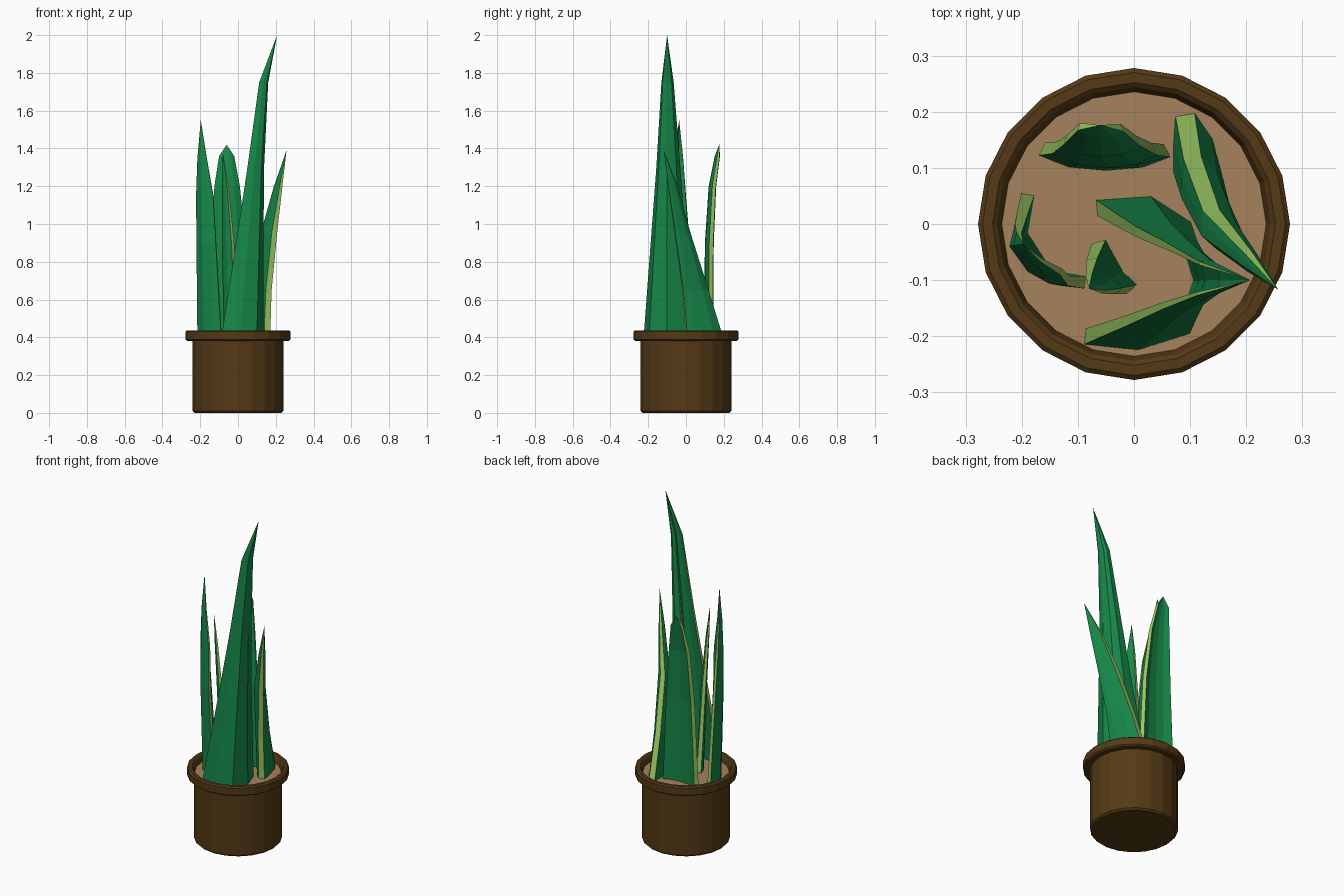
import bpy, bmesh, math
from mathutils import Vector

if "Cube" in bpy.data.objects:
    bpy.data.objects.remove(bpy.data.objects["Cube"])


def material(name, rgb):
    m = bpy.data.materials.new(name)
    m.diffuse_color = (*rgb, 1)
    m.use_nodes = True
    m.node_tree.nodes["Principled BSDF"].inputs["Base Color"].default_value = m.diffuse_color
    return m


GREEN = material("leaf_green", (0.008, 0.24, 0.065))
LIME = material("leaf_edge", (0.34, 0.6, 0.13))
BROWN = material("pot_brown", (0.09, 0.042, 0.008))
SOIL = material("soil_tan", (0.38, 0.22, 0.11))


def make_object(name, bm, mats):
    bmesh.ops.recalc_face_normals(bm, faces=bm.faces)
    me = bpy.data.meshes.new(name)
    bm.to_mesh(me)
    bm.free()
    for m in mats:
        me.materials.append(m)
    ob = bpy.data.objects.new(name, me)
    bpy.context.collection.objects.link(ob)
    return ob


def lathe(name, profile, mat, sides=20):
    bm = bmesh.new()
    rings = []
    for r, z in profile:
        rings.append([bm.verts.new((r * math.cos(math.tau * i / sides),
                                    r * math.sin(math.tau * i / sides), z))
                      for i in range(sides)])
    for a, b in zip(rings, rings[1:]):
        for i in range(sides):
            j = (i + 1) % sides
            bm.faces.new((a[i], a[j], b[j], b[i]))
    bm.faces.new(rings[0])
    bm.faces.new(rings[-1])
    return make_object(name, bm, [mat])


def leaf(name, midline, levels, tip, edge=0.028, middle=0.028):
    """Curled section stretched to an (x0, x1, y0, y1) box at every level."""
    pts = [Vector(p) for p in midline]
    n = len(pts)
    left, right = [], []
    for i, p in enumerate(pts):
        t = (pts[min(i + 1, n - 1)] - pts[max(i - 1, 0)]).normalized()
        w = edge + (middle - edge) * math.sin(math.pi * i / (n - 1))
        side = Vector((-t.y, t.x)) * w / 2
        left.append(p + side)
        right.append(p - side)
    outline = left + right[::-1]
    xs, ys = [p.x for p in outline], [p.y for p in outline]
    unit = [((p.x - min(xs)) / (max(xs) - min(xs)),
             (p.y - min(ys)) / (max(ys) - min(ys))) for p in outline]
    bm = bmesh.new()
    rings = [[bm.verts.new((x0 + u * (x1 - x0), y0 + v * (y1 - y0), z))
              for u, v in unit] for z, x0, x1, y0, y1 in levels]
    top = bm.verts.new(tip)
    bm.faces.new(rings[0])
    m = len(unit)
    for i in range(m):
        j = (i + 1) % m
        band = [bm.faces.new((a[i], a[j], b[j], b[i]))
                for a, b in zip(rings, rings[1:])]
        band.append(bm.faces.new((rings[-1][i], rings[-1][j], top)))
        # pale faces along both leaf margins
        if i in (n - 1, m - 1):
            for f in band:
                f.material_index = 1
    return make_object(name, bm, [GREEN, LIME])


# Pot with overhanging rim, and soil
lathe("pot", [(0.23, 0), (0.24, 0.01), (0.24, 0.38), (0.268, 0.38),
              (0.278, 0.388), (0.278, 0.43), (0.27, 0.437), (0.252, 0.437),
              (0.244, 0.43), (0.23, 0.38)], BROWN)
lathe("soil", [(0.235, 0.37), (0.242, 0.40)], SOIL)

# Tall curled leaf
leaf("tall_leaf",
     [(-0.07, -0.2), (0.02, -0.21), (0.1, -0.185), (0.13, -0.1),
      (0.1, -0.005), (0.04, 0.035), (-0.05, 0.028)],
     [(0.39, -0.09, 0.135, -0.225, 0.05), (0.9, -0.01, 0.135, -0.187, 0.0),
      (1.3, 0.05, 0.138, -0.157, -0.03), (1.75, 0.112, 0.16, -0.13, -0.065)],
     (0.207, -0.1, 2.0))

# Back leaf, bowed to the front and leaning back
leaf("back_leaf",
     [(-0.16, 0.135), (-0.11, 0.112), (-0.05, 0.106), (0.01, 0.112),
      (0.055, 0.132)],
     [(0.39, -0.17, 0.065, 0.095, 0.145), (0.9, -0.145, 0.04, 0.1, 0.147),
      (1.2, -0.125, 0.01, 0.12, 0.16), (1.36, -0.1, -0.02, 0.152, 0.18)],
     (-0.06, 0.176, 1.42))

# Right leaf leaning forward
leaf("right_leaf",
     [(0.11, 0.185), (0.12, 0.14), (0.125, 0.09), (0.14, 0.04), (0.155, 0.0)],
     [(0.39, 0.07, 0.17, 0.0, 0.2), (0.65, 0.085, 0.178, -0.02, 0.12),
      (0.95, 0.12, 0.207, -0.06, 0.025), (1.2, 0.19, 0.235, -0.095, -0.045)],
     (0.257, -0.117, 1.39), edge=0.025, middle=0.06)

# Left leaf
leaf("left_leaf",
     [(-0.195, 0.05), (-0.207, -0.02), (-0.175, -0.075), (-0.135, -0.1),
      (-0.1, -0.105)],
     [(0.39, -0.215, -0.085, -0.115, 0.055), (0.9, -0.22, -0.115, -0.11, 0.02),
      (1.15, -0.222, -0.13, -0.09, 0.0), (1.35, -0.215, -0.165, -0.068, -0.015)],
     (-0.197, -0.036, 1.55), edge=0.022, middle=0.025)

# Small leaf inside the curl
leaf("small_leaf",
     [(-0.06, -0.035), (-0.05, -0.065), (-0.035, -0.095), (-0.01, -0.118)],
     [(0.39, -0.075, 0.005, -0.125, -0.028), (0.9, -0.085, -0.02, -0.125, -0.06),
      (1.2, -0.086, -0.05, -0.124, -0.09)],
     (-0.08, -0.115, 1.38), edge=0.022, middle=0.03)
